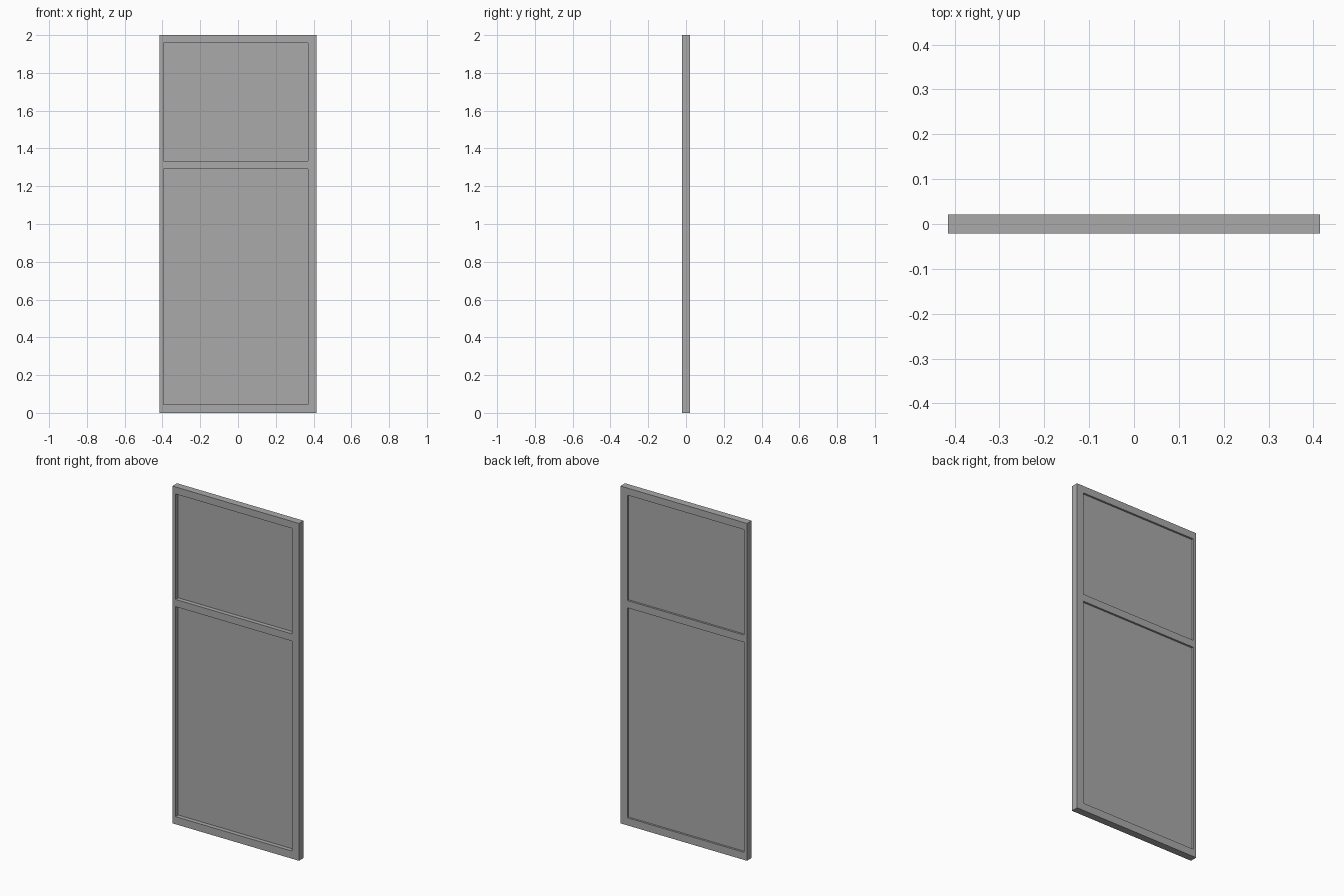
import bpy
import bmesh

cube = bpy.data.objects.get("Cube")
if cube:
    bpy.data.objects.remove(cube, do_unlink=True)

grey = bpy.data.materials.new("mid_grey")
grey.use_nodes = True
grey.diffuse_color = (0.4, 0.4, 0.4, 1)
grey.node_tree.nodes["Principled BSDF"].inputs["Base Color"].default_value = grey.diffuse_color

# Grid lines of the door: outer edges and opening edges
XS = (-0.415, -0.395, 0.37, 0.415)
ZS = (0, 0.045, 1.29, 1.333, 1.958, 2)
HALF = 0.0215
OPENINGS = ((1, 1), (1, 3))  # column, row of each opening


def slab(name, cells, y_front, y_back):
    """Extrude the chosen grid cells from front to back as one solid."""
    bm = bmesh.new()
    for i, k in cells:
        corners = ((i, k), (i + 1, k), (i + 1, k + 1), (i, k + 1))
        bm.faces.new([bm.verts.new((XS[a], y_front, ZS[b])) for a, b in corners])
    bmesh.ops.remove_doubles(bm, verts=bm.verts, dist=0.0001)
    back = bmesh.ops.extrude_face_region(bm, geom=bm.faces[:], use_keep_orig=True)
    moved = [v for v in back["geom"] if isinstance(v, bmesh.types.BMVert)]
    bmesh.ops.translate(bm, verts=moved, vec=(0, y_back - y_front, 0))
    bmesh.ops.recalc_face_normals(bm, faces=bm.faces)
    mesh = bpy.data.meshes.new(name)
    bm.to_mesh(mesh)
    bm.free()
    mesh.materials.append(grey)
    obj = bpy.data.objects.new(name, mesh)
    bpy.context.collection.objects.link(obj)
    return obj


# Frame with stiles, rails and a cross rail
frame_cells = [(i, k) for i in range(len(XS) - 1) for k in range(len(ZS) - 1)
               if (i, k) not in OPENINGS]
slab("door_frame", frame_cells, -HALF, HALF)

# Thin panels, set deeper from the front than from the back
for name, cell in zip(("lower_panel", "upper_panel"), OPENINGS):
    slab(name, [cell], 0.004, 0.010)
